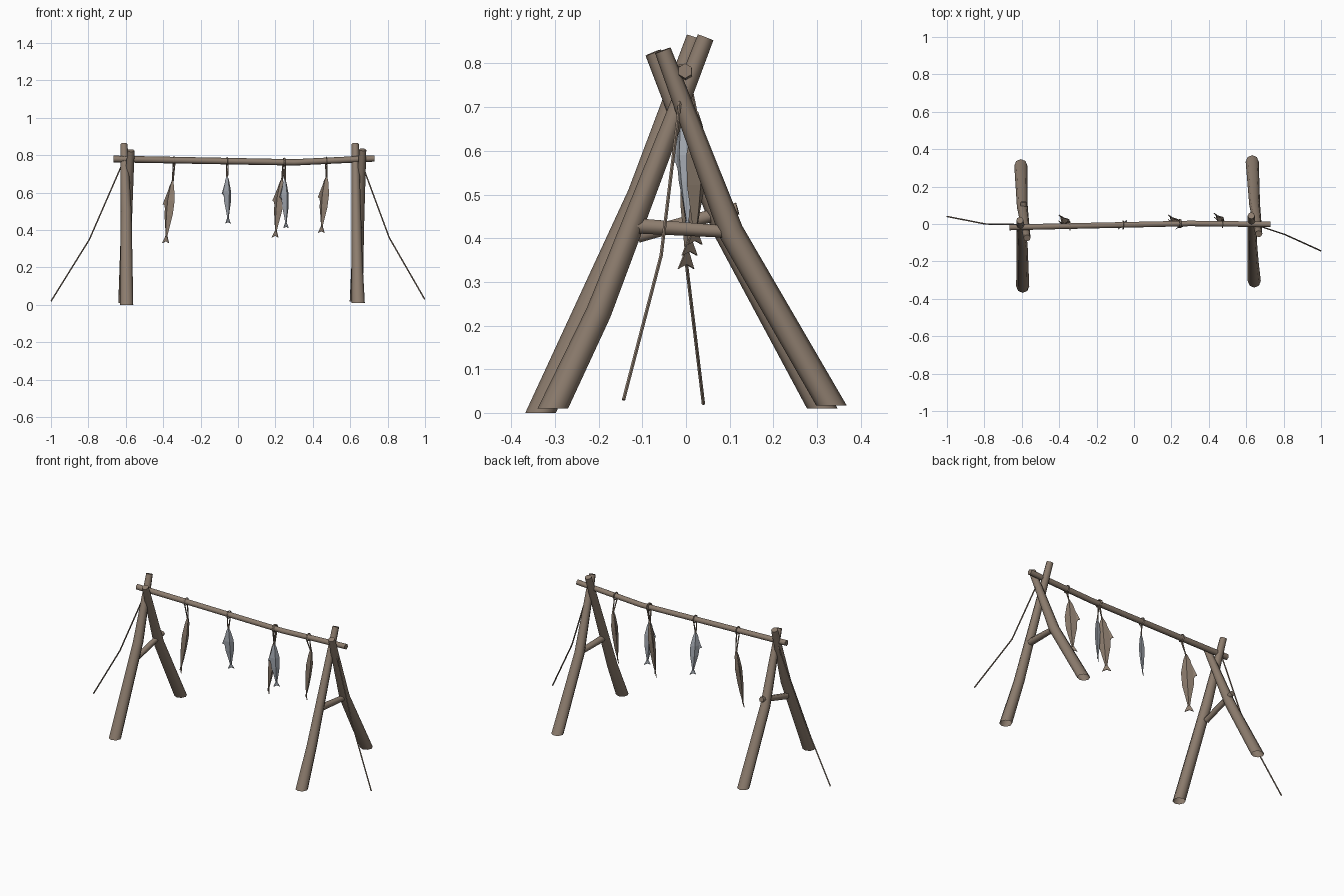
import bpy, bmesh, math
from mathutils import Vector

if "Cube" in bpy.data.objects:
    bpy.data.objects.remove(bpy.data.objects["Cube"])


def material(name, rgb):
    m = bpy.data.materials.new(name)
    m.diffuse_color = (*rgb, 1)
    m.use_nodes = True
    m.node_tree.nodes["Principled BSDF"].inputs["Base Color"].default_value = m.diffuse_color
    return m


WOOD = material("weathered wood", (0.265, 0.203, 0.155))
SILVER = material("silver fish skin", (0.38, 0.41, 0.455))


def finish(name, bm, mat, smooth=None):
    bmesh.ops.recalc_face_normals(bm, faces=bm.faces)
    me = bpy.data.meshes.new(name)
    bm.to_mesh(me)
    bm.free()
    me.materials.append(mat)
    ob = bpy.data.objects.new(name, me)
    bpy.context.collection.objects.link(ob)
    if smooth:
        bpy.ops.object.select_all(action='DESELECT')
        ob.select_set(True)
        bpy.context.view_layer.objects.active = ob
        bpy.ops.object.shade_smooth_by_angle(angle=math.radians(smooth))
    return ob


def loft(bm, rings, closed=False, open_start=False):
    rings = [[bm.verts.new(p) for p in r] for r in rings]
    n = len(rings[0])
    pairs = list(zip(rings, rings[1:]))
    if closed:
        pairs.append((rings[-1], rings[0]))
    for a, b in pairs:
        for i in range(n):
            j = (i + 1) % n
            bm.faces.new((a[i], a[j], b[j], b[i]))
    if not closed:
        if not open_start:
            bm.faces.new(rings[0][::-1])
        bm.faces.new(rings[-1])


def tube(name, pts, radii, sides=8, foot=False, closed=False):
    """Tapered bent pole through the given points; a foot is cut level and open."""
    pts = [Vector(p) for p in pts]
    n = len(pts)
    rings = []
    for k, (p, r) in enumerate(zip(pts, radii)):
        if closed:
            t = pts[(k + 1) % n] - pts[k - 1]
        else:
            t = pts[min(k + 1, n - 1)] - pts[max(k - 1, 0)]
        if foot and k == 0:
            t = Vector((0, 0, 1))
        t.normalize()
        ref = Vector((0, 0, 1)) if abs(t.x) > 0.8 else Vector((1, 0, 0))
        a = (ref - t * ref.dot(t)).normalized()
        b = t.cross(a)
        rings.append([p + r * (a * math.cos(w) + b * math.sin(w))
                      for w in (2 * math.pi * i / sides for i in range(sides))])
    bm = bmesh.new()
    loft(bm, rings, closed, foot)
    return finish(name, bm, WOOD, 70)


# crossed legs of both end frames
LEG = (0.035, 0.029, 0.019)
tube("left_front_leg", [(-.595, -.333, 0), (-.598, -.105, .5), (-.61, .02, .86)], LEG, 8, True)
tube("left_back_leg", [(-.605, .312, .01), (-.597, .09, .42), (-.572, -.075, .825)], LEG, 8, True)
tube("right_front_leg", [(.643, -.305, .01), (.637, -.2, .23), (.627, .045, .86)], LEG, 8, True)
tube("right_back_leg", [(.632, .333, .017), (.645, .103, .415), (.667, -.053, .83)], LEG, 8, True)

# braces between the legs
tube("left_brace", [(-.6, -.11, .405), (-.59, .118, .468)], (.018, .016), 6)
tube("right_brace", [(.636, -.11, .428), (.648, .09, .415)], (.02, .016), 6)

# drying pole with a slight sag
tube("ridge_pole", [(-.665, -.018, .78), (.3, .003, .762), (.73, -.002, .783)],
     (.018, .017, .017), 6)

# guy ropes
tube("left_guy_rope", [(-1, .04, .02), (-.795, 0, .35), (-.61, -.003, .775)], [.004] * 3, 5)
tube("right_guy_rope", [(.998, -.143, .03), (.808, -.057, .36), (.66, -.008, .76)], [.004] * 3, 5)

# fish body rows: distance down, left edge, right edge, half thickness
ROWS = ((0, -.004, .004, .004), (.1, -.02, .017, .012), (.32, -.038, .033, .02),
        (.55, -.032, .03, .017), (.75, -.016, .016, .011), (.9, -.006, .006, .004))


def fish(name, head, tail, wide, scale, mat):
    head, tail = Vector(head), Vector(tail)
    u = Vector(wide).normalized()
    nrm = u.cross(Vector((0, 0, 1)))

    def at(s, v, d=0):
        return head.lerp(tail, v) + u * s * scale + nrm * d * scale

    bm = bmesh.new()
    loft(bm, [[at(l, v), at(0, v, t), at(r, v), at(0, v, -t)] for v, l, r, t in ROWS])
    # forked tail and back fin as thin plates
    for outline in (((-.005, .88), (-.025, 1), (0, .97), (.025, 1), (.005, .88)),
                    ((-.018, .12), (-.053, .38), (-.04, .39), (-.033, .44))):
        loft(bm, [[at(s, v, d) for s, v in outline] for d in (-.002, .002)])
    return finish(name, bm, mat)


def hang(name, tie, head, tail, wide, scale, mat):
    fish(name, head, tail, wide, scale, mat)
    x, y, z = tie
    # loop round the pole and the doubled cord below it
    ring = [(x, y + .021 * math.cos(a), z + .021 * math.sin(a))
            for a in (math.pi * i / 5 for i in range(10))]
    tube(name + "_loop", ring, [.0035] * 10, 5, closed=True)
    hx, hy, hz = head
    for s in (-1, 1):
        tube(name + "_cord", [(x + s * .004, y + s * .008, z - .018), (hx + s * .002, hy, hz - .012)],
             (.0035, .0035), 5)


BROWN_WIDE, SILVER_WIDE = (1, -1, 0), (1, .85, 0)
hang("brown_fish_1", (-.342, -.01, .774), (-.35, .018, .665), (-.387, .0, .33), BROWN_WIDE, 1.0, WOOD)
hang("brown_fish_2", (.243, .002, .764), (.235, .014, .675), (.198, .008, .36), BROWN_WIDE, .98, WOOD)
hang("brown_fish_3", (.472, .002, .77), (.474, .025, .69), (.445, .02, .385), BROWN_WIDE, .95, WOOD)
hang("silver_fish_1", (-.058, -.005, .769), (-.058, -.01, .69), (-.053, .01, .435), SILVER_WIDE, .75, SILVER)
hang("silver_fish_2", (.25, .002, .764), (.25, -.008, .675), (.257, .005, .41), SILVER_WIDE, .75, SILVER)
